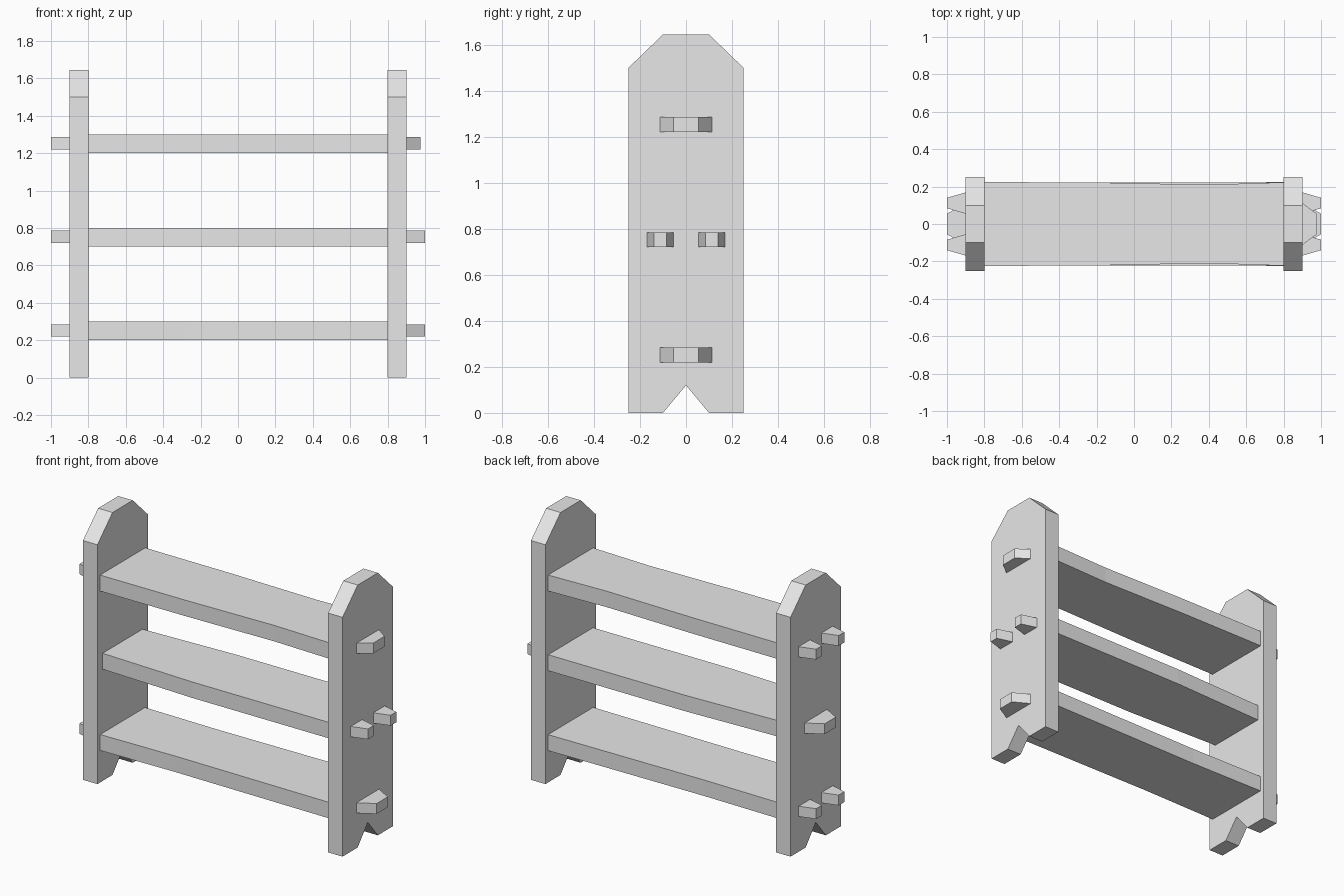
import bpy
import bmesh
from mathutils import Vector

cube = bpy.data.objects.get("Cube")
if cube:
    bpy.data.objects.remove(cube, do_unlink=True)

grey = bpy.data.materials.new("plain grey")
grey.use_nodes = True
grey.diffuse_color = (0.8, 0.8, 0.8, 1)
grey.node_tree.nodes["Principled BSDF"].inputs["Base Color"].default_value = (0.8, 0.8, 0.8, 1)


def prism(name, outline, depth):
    """Extrude a flat outline of 3D points along the depth vector."""
    bm = bmesh.new()
    face = bm.faces.new([bm.verts.new(p) for p in outline])
    grown = bmesh.ops.extrude_face_region(bm, geom=[face], use_keep_orig=True)
    moved = [v for v in grown["geom"] if isinstance(v, bmesh.types.BMVert)]
    bmesh.ops.translate(bm, verts=moved, vec=Vector(depth))
    bmesh.ops.recalc_face_normals(bm, faces=bm.faces)
    mesh = bpy.data.meshes.new(name)
    bm.to_mesh(mesh)
    bm.free()
    mesh.materials.append(grey)
    obj = bpy.data.objects.new(name, mesh)
    bpy.context.collection.objects.link(obj)
    return obj


# End panels: clipped top corners and a notched foot
half = [(0.1, 0), (0.25, 0), (0.25, 1.5), (0.1, 1.645)]
profile = [(0, 0.12)] + half + [(-y, z) for y, z in reversed(half)]
for name, x in (("left_panel", 0.8), ("right_panel", -0.9)):
    prism(name, [(x, y, z) for y, z in profile], (0.1, 0, 0))

# Shelf boards: (x, half width) along each board, slightly uneven edges
shelves = [
    ("bottom", 0.2, [(-0.8, 0.222), (-0.28, 0.215), (0.8, 0.224)]),
    ("middle", 0.7, [(-0.8, 0.198), (-0.16, 0.222), (0.8, 0.222)]),
    ("top", 1.2, [(-0.8, 0.224), (-0.2, 0.222), (0.4, 0.21), (0.8, 0.223)]),
]


def tenon(name, side, z, centre, base, tip, end):
    """Tapered peg standing out of one panel."""
    outline = [(0.88, centre - base), (0.9, centre - base), (end, centre - tip),
               (end, centre + tip), (0.9, centre + base), (0.88, centre + base)]
    prism(name, [(side * x, y, z) for x, y in outline], (0, 0, 0.065))


for level, z, edge in shelves:
    outline = [(x, -w, z) for x, w in edge] + [(x, w, z) for x, w in reversed(edge)]
    prism(level + "_shelf", outline, (0, 0, 0.1))

    # One wide tenon at one end, a pair at the other, alternating by level
    single_side = -1 if level == "middle" else 1
    end = 0.977 if level == "top" else 1.0
    tenon(level + "_wide_tenon", single_side, z + 0.02, 0, 0.112, 0.055, end)
    for label, y in (("front", -0.112), ("back", 0.112)):
        tenon(f"{level}_{label}_tenon", -single_side, z + 0.02, y, 0.057, 0.028, 1.0)
